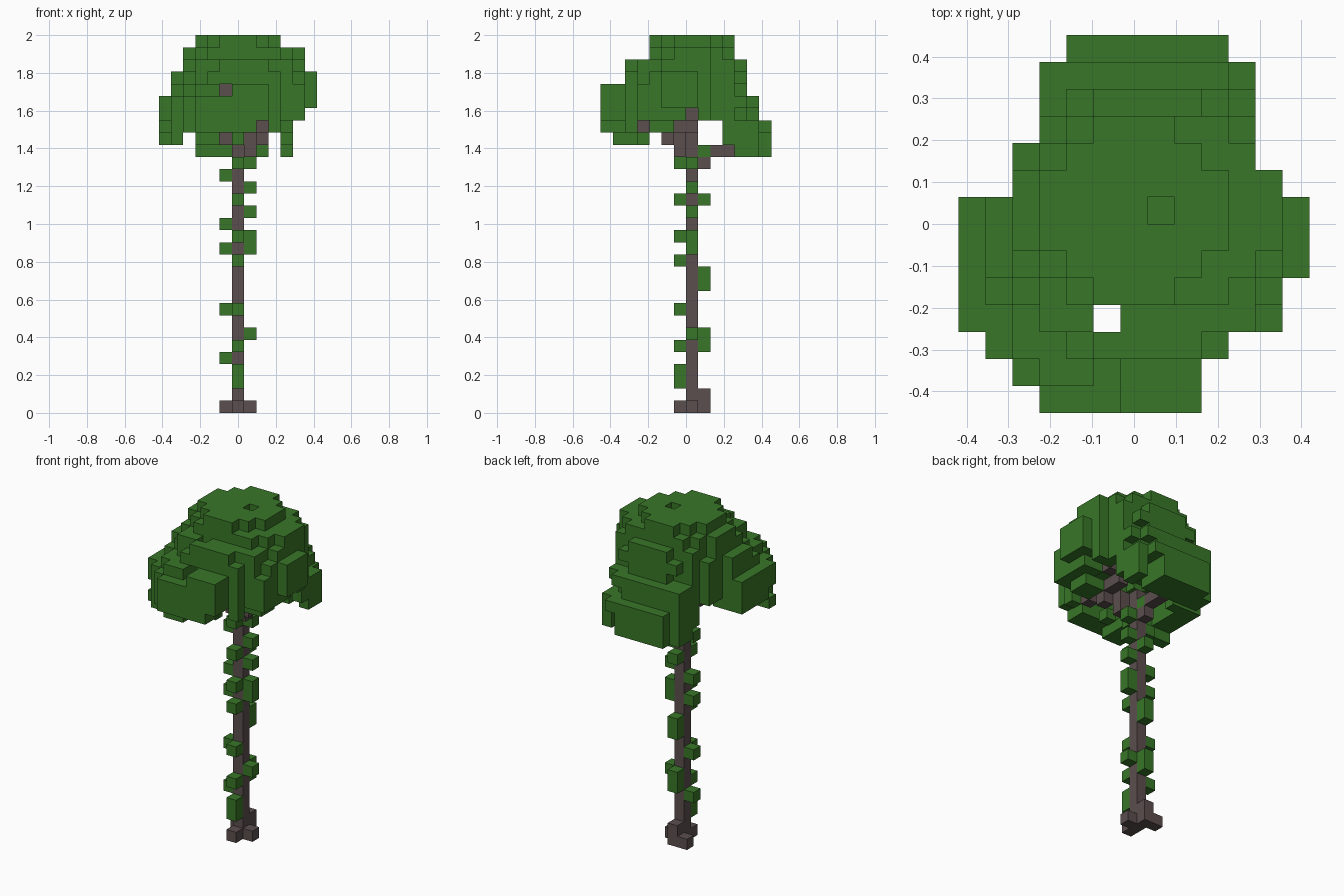
import bpy
import bmesh
from mathutils import Vector

cube = bpy.data.objects.get("Cube")
if cube:
    bpy.data.objects.remove(cube)

S = 2 / 31                        # block size
ORIGIN = Vector((-6.5, -7, 0))    # grid corner, in blocks
TX, TY = 6, 7                     # trunk column


def material(name, rgb):
    m = bpy.data.materials.new(name)
    m.use_nodes = True
    m.diffuse_color = (*rgb, 1)
    bsdf = next(n for n in m.node_tree.nodes if n.type == 'BSDF_PRINCIPLED')
    bsdf.inputs["Base Color"].default_value = (*rgb, 1)
    return m


leaf = material("leaf green", (0.04, 0.184, 0.021))
bark = material("brown bark", (0.107, 0.077, 0.077))

# Trunk, roots and branches
trunk = {(TX, TY, k) for k in range(23)}
roots = {(TX + 1, TY, 0), (TX, TY - 1, 0), (TX, TY + 1, 0),
         (TX, TY + 1, 1), (TX - 1, TY + 1, 0)}
branches = {(6, 8, 20), (6, 9, 21), (6, 10, 21), (7, 6, 21), (7, 6, 22),
            (8, 5, 22), (8, 6, 23), (8, 3, 23), (5, 6, 22), (9, 7, 24),
            (8, 7, 23), (5, 5, 26)}

# Leaves climbing each side of the trunk, by height
vines = set()
for (dx, dy), heights in {(0, -1): (2, 3, 5, 8, 12, 14, 17, 20),
                          (0, 1): (5, 6, 10, 11, 17, 21),
                          (-1, 0): (4, 8, 13, 15, 19),
                          (1, 0): (6, 13, 14, 16, 18, 20)}.items():
    vines |= {(TX + dx, TY + dy, k) for k in heights}

# Crown layers from the bottom up: x range, y range
layers = {23: (0, 10, 0, 13), 24: (0, 11, 0, 12), 25: (0, 12, 0, 12),
          26: (1, 12, 0, 11), 27: (1, 12, 2, 11), 28: (2, 11, 2, 11),
          29: (2, 11, 4, 10), 30: (3, 9, 4, 10)}
# Crown plan from front to back: x range of each row
plan = [(3, 8), (2, 8), (1, 9), (0, 11), (0, 11), (0, 12), (0, 12),
        (0, 12), (2, 11), (2, 10), (3, 10), (3, 10), (3, 10), (4, 9)]


def in_dome(i, j, k):
    """Solid outline: one oval per layer, kept within the plan."""
    x0, x1, y0, y1 = layers[k]
    if not (y0 <= j <= y1 and x0 <= i <= x1 and plan[j][0] <= i <= plan[j][1]):
        return False
    u = (2 * i - x0 - x1) / (x1 - x0 + 1)
    v = (2 * j - y0 - y1) / (y1 - y0 + 1)
    return u * u + v * v < (1.07 if k < 26 else 1.0)


def in_hollow(i, j, k):
    """Deep inside the dome, at least two blocks from its outside."""
    ring = [(a, b) for a in range(-2, 3) for b in range(-2, 3)
            if abs(a) + abs(b) <= 2]
    return (k < 28 and in_dome(i, j, k + 1) and in_dome(i, j, k + 2)
            and all(in_dome(i + a, j + b, k) for a, b in ring))


def in_crown(i, j, k):
    # gaps through the foliage
    if (i, j) == (5, 3) or (i == 5 and k == 26 and j < 6):
        return False
    if (i, j, k) == (7, 7, 30) or (k == 24 and j == 7 and i > 8):
        return False
    # lobe hanging at the back
    if k <= 23 and j >= 10:
        if k == 21:
            return j >= 11 and (i <= 8 or (i == 10 and j < 13))
        return k == 23 or i != 9
    # lobes hanging at the front and side
    if k == 21:
        return False
    if k == 22:
        return 1 <= j <= 3 and i in (0, 1, 3, 4) or (i, j) == (6, 3)
    if k == 23:
        if j > 7 or (j > 5 and i > 2):
            return False
        if (i >= 8 and j == 3) or (i == 8 and j < 3):
            return False
    return in_dome(i, j, k) and not in_hollow(i, j, k)


crown = {(i, j, k) for k in range(21, 31) for j, (a, b) in enumerate(plan)
         for i in range(a, b + 1) if in_crown(i, j, k)}

wood = trunk | roots | branches
crown -= wood
vines -= wood | crown
solid = wood | crown | vines


def build(name, cells, mat):
    """Skin a set of blocks, leaving out faces shared between blocks."""
    bm = bmesh.new()
    for cell in sorted(cells):
        for axis in range(3):
            for side in (0, 1):
                near = list(cell)
                near[axis] += 2 * side - 1
                if tuple(near) in solid:
                    continue
                ua, va = (axis + 1) % 3, (axis + 2) % 3
                corners = []
                for u, v in ((0, 0), (1, 0), (1, 1), (0, 1)):
                    p = Vector(cell)
                    p[axis] += side
                    p[ua] += u
                    p[va] += v
                    corners.append(bm.verts.new((p + ORIGIN) * S))
                bm.faces.new(corners if side else corners[::-1])
    bmesh.ops.remove_doubles(bm, verts=bm.verts, dist=S / 100)
    mesh = bpy.data.meshes.new(name)
    bm.to_mesh(mesh)
    bm.free()
    mesh.materials.append(mat)
    bpy.context.collection.objects.link(bpy.data.objects.new(name, mesh))


build("trunk", trunk, bark)
build("roots", roots, bark)
build("branches", branches, bark)
build("trunk_leaves", vines, leaf)
build("crown", crown, leaf)
